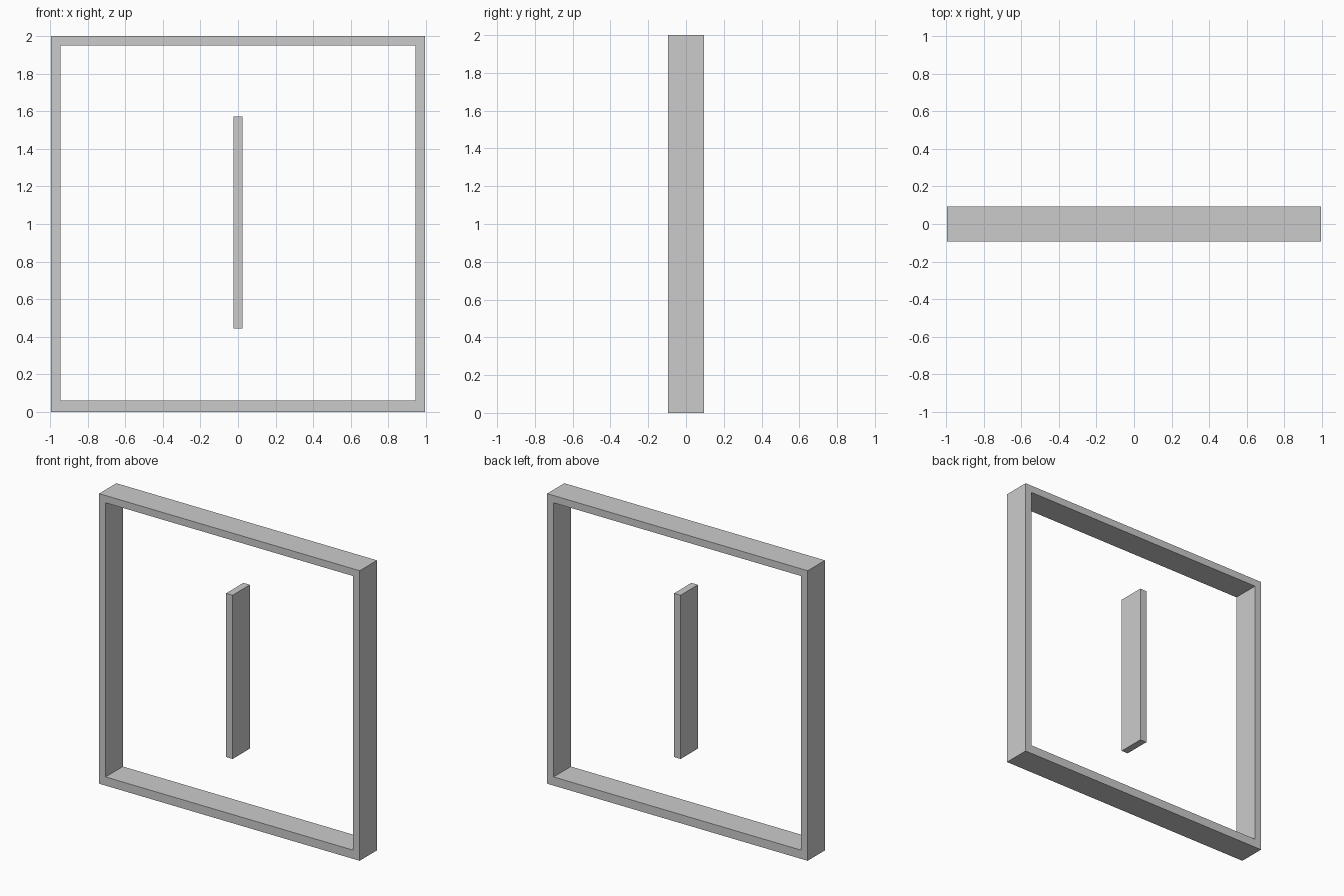
import bpy, bmesh

if "Cube" in bpy.data.objects:
    bpy.data.objects.remove(bpy.data.objects["Cube"])

HALF_DEPTH = 0.094


def rect(x, z0, z1):
    return [(-x, z0), (x, z0), (x, z1), (-x, z1)]


def add_object(name, bm):
    bmesh.ops.recalc_face_normals(bm, faces=bm.faces)
    mesh = bpy.data.meshes.new(name)
    bm.to_mesh(mesh)
    bm.free()
    obj = bpy.data.objects.new(name, mesh)
    bpy.context.collection.objects.link(obj)
    return obj


def extrude_depth(bm, faces):
    out = bmesh.ops.extrude_face_region(bm, geom=faces)
    verts = [g for g in out["geom"] if isinstance(g, bmesh.types.BMVert)]
    bmesh.ops.translate(bm, verts=verts, vec=(0, 2 * HALF_DEPTH, 0))


def front_verts(bm, points):
    return [bm.verts.new((x, -HALF_DEPTH, z)) for x, z in points]


# Square outer frame: mitred ring, slightly thicker at the bottom
bm = bmesh.new()
outer = front_verts(bm, rect(0.994, 0.0, 2.0))
inner = front_verts(bm, rect(0.944, 0.06, 1.95))
ring = []
for i in range(4):
    j = (i + 1) % 4
    ring.append(bm.faces.new((outer[i], outer[j], inner[j], inner[i])))
extrude_depth(bm, ring)
add_object("outer_frame", bm)

# Upright bar floating in the middle of the opening
bm = bmesh.new()
extrude_depth(bm, [bm.faces.new(front_verts(bm, rect(0.025, 0.443, 1.572)))])
add_object("centre_bar", bm)
